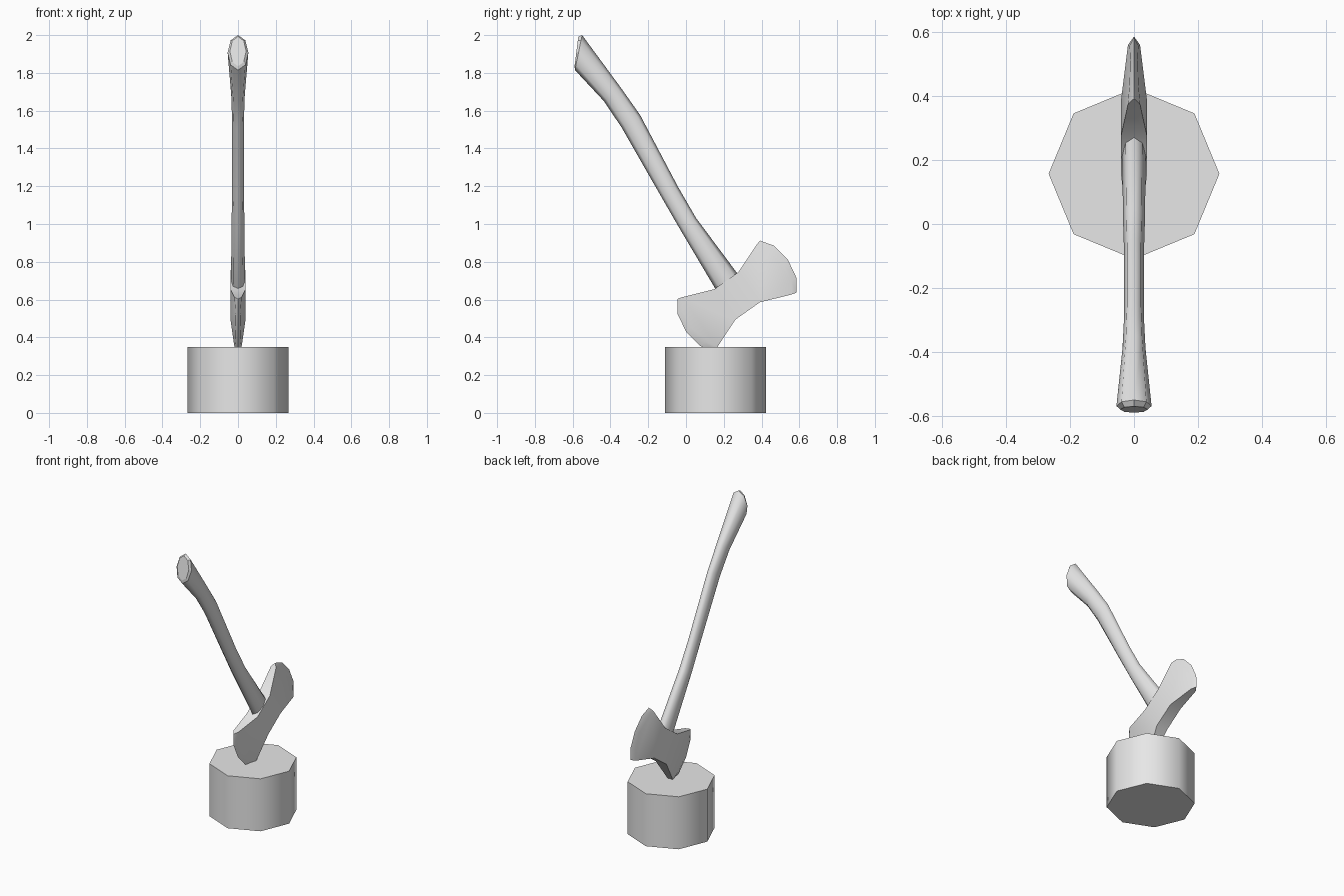
import bpy, bmesh, math
from mathutils import Vector

cube = bpy.data.objects.get("Cube")
if cube:
    bpy.data.objects.remove(cube, do_unlink=True)

# One plain grey for everything
grey = bpy.data.materials.new("light_grey")
grey.use_nodes = True
grey.diffuse_color = (0.8, 0.8, 0.8, 1)
grey.node_tree.nodes["Principled BSDF"].inputs["Base Color"].default_value = (0.8, 0.8, 0.8, 1)


def finish(name, bm):
    bmesh.ops.recalc_face_normals(bm, faces=bm.faces)
    mesh = bpy.data.meshes.new(name)
    bm.to_mesh(mesh)
    bm.free()
    mesh.materials.append(grey)
    obj = bpy.data.objects.new(name, mesh)
    bpy.context.collection.objects.link(obj)
    return obj


def loft(name, rings, smooth_bands):
    """Skin closed rings of points; the first bands may stay flat."""
    bm = bmesh.new()
    loops = [[bm.verts.new(p) for p in ring] for ring in rings]
    n = len(loops[0])
    for band, (a, b) in enumerate(zip(loops, loops[1:])):
        for i in range(n):
            j = (i + 1) % n
            bm.faces.new((a[i], a[j], b[j], b[i])).smooth = smooth_bands[band]
    bm.faces.new(loops[0])
    bm.faces.new(loops[-1])
    return finish(name, bm)


SIDES = 8
angles = [2 * math.pi * i / SIDES for i in range(SIDES)]

# Chopping block: eight sides, softly shaded around
loft("chopping_block",
     [[(0.267 * math.cos(a), 0.157 + 0.267 * math.sin(a), z) for a in angles]
      for z in (0, 0.35)], [True])

# Handle: each section is (lower y, z), (upper y, z), half width
sections = [
    ((-0.59, 1.835), (-0.57, 1.993), 0.043),
    ((-0.588, 1.815), (-0.55, 2.0), 0.055),
    ((-0.434, 1.65), (-0.344, 1.72), 0.036),
    ((-0.339, 1.508), (-0.243, 1.577), 0.031),
    ((-0.14, 1.16), (-0.042, 1.196), 0.031),
    ((-0.042, 0.99), (0.053, 1.032), 0.034),
    ((0.159, 0.651), (0.272, 0.738), 0.037),
    ((0.18, 0.63), (0.282, 0.70), 0.034),
]
rings = []
for low, high, half in sections:
    low, high = Vector((0, *low)), Vector((0, *high))
    mid, radius = (low + high) / 2, (high - low) / 2
    rings.append([mid + radius * math.cos(a) + Vector((half * math.sin(a), 0, 0))
                  for a in angles])
loft("handle", rings, [False] + [True] * (len(rings) - 2))

# Double axe head, drawn along its length u and height v
centre = Vector((0, 0.27, 0.62))
tilt = math.radians(35.2)
along = Vector((0, math.cos(tilt), math.sin(tilt)))
up = Vector((0, -math.sin(tilt), math.cos(tilt)))
WAIST_U, WAIST_V, WAIST_X = 0.079, 0.098, 0.04
edge = [(0.268, 0.168), (0.312, 0.105), (0.33, 0), (0.312, -0.105), (0.268, -0.168)]

bm = bmesh.new()


def vert(x, u, v):
    return bm.verts.new(centre + along * u + up * v + Vector((x, 0, 0)))


waist = {(x, u, v): vert(x * WAIST_X, u * WAIST_U, v * WAIST_V)
         for x in (-1, 1) for u in (-1, 1) for v in (-1, 1)}

# Cheeks and the bands above and below the eye
for s in (-1, 1):
    bm.faces.new([waist[s, u, v] for u, v in ((-1, -1), (1, -1), (1, 1), (-1, 1))])
    bm.faces.new([waist[x, u, s] for x, u in ((-1, -1), (1, -1), (1, 1), (-1, 1))])

# Blades: tapering cheek, narrow bevel, sharp curved edge
for s in (-1, 1):
    rim = [vert(0, s * u, v) for u, v in edge]
    bevels = {}
    for x in (-1, 1):
        row = []
        for u, v in edge:
            u, v = u * 0.9, v * 0.96
            row.append(vert(x * (WAIST_X - 0.13 * (u - WAIST_U)), s * u, v))
        bevels[x] = row
        bm.faces.new([waist[x, s, 1]] + row + [waist[x, s, -1]])
        for i in range(len(edge) - 1):
            bm.faces.new((row[i], row[i + 1], rim[i + 1], rim[i]))
    for end, v in ((0, 1), (-1, -1)):
        bm.faces.new((waist[-1, s, v], bevels[-1][end], rim[end],
                      bevels[1][end], waist[1, s, v]))

head = finish("axe_head", bm)
bpy.ops.object.select_all(action='DESELECT')
head.select_set(True)
bpy.context.view_layer.objects.active = head
bpy.ops.object.shade_smooth_by_angle(angle=math.radians(30))
